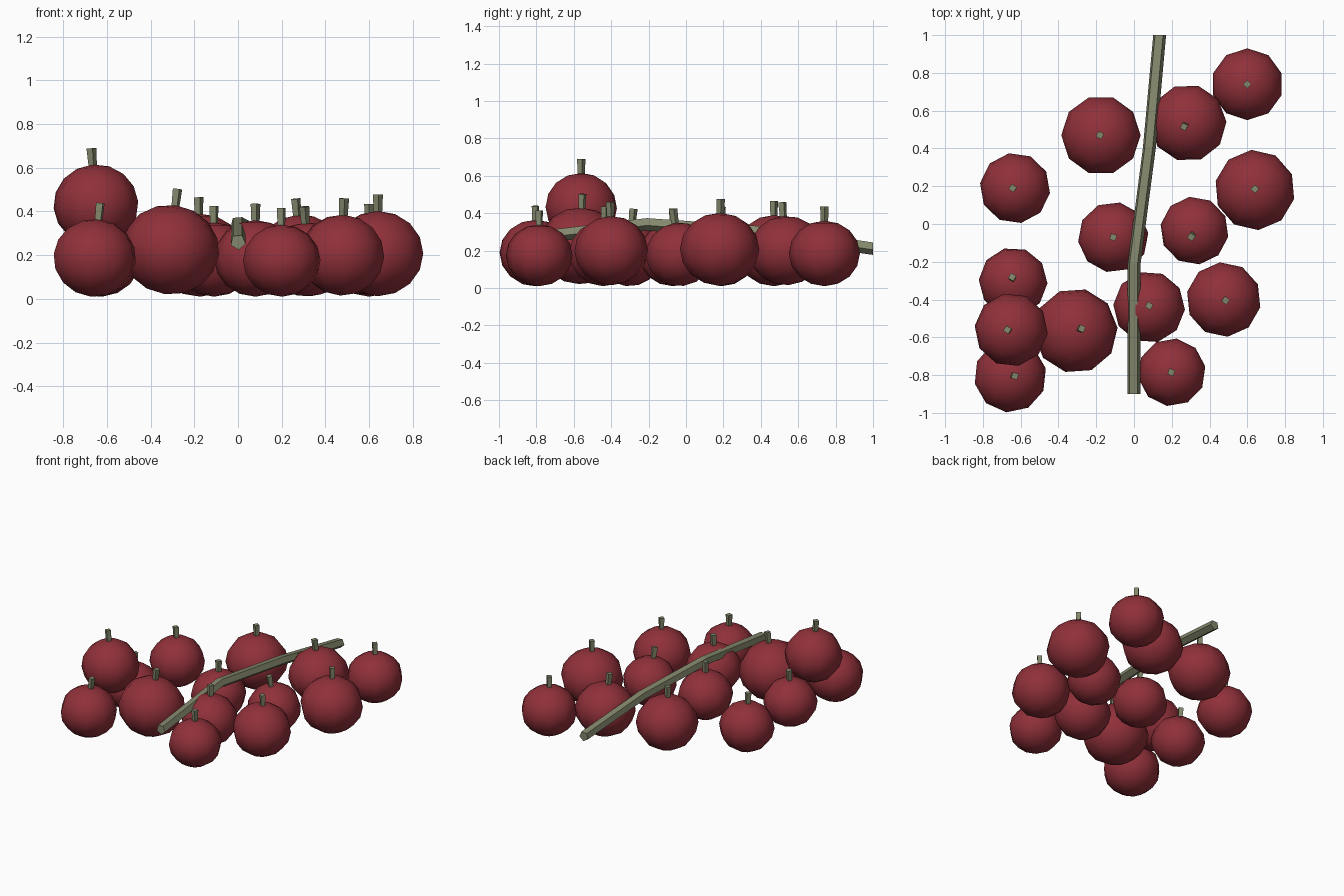
import bpy, bmesh, math
from mathutils import Vector, Matrix

cube = bpy.data.objects.get("Cube")
if cube:
    bpy.data.objects.remove(cube, do_unlink=True)


def material(name, rgb):
    m = bpy.data.materials.new(name)
    m.use_nodes = True
    m.diffuse_color = (*rgb, 1)
    m.node_tree.nodes["Principled BSDF"].inputs["Base Color"].default_value = (*rgb, 1)
    return m


RED = material("berry red", (0.28, 0.03, 0.042))
GREEN = material("twig olive", (0.23, 0.245, 0.15))


def finish(name, bm, mat, smooth=False):
    bmesh.ops.recalc_face_normals(bm, faces=bm.faces)
    mesh = bpy.data.meshes.new(name)
    bm.to_mesh(mesh)
    bm.free()
    mesh.materials.append(mat)
    for p in mesh.polygons:
        p.use_smooth = smooth
    ob = bpy.data.objects.new(name, mesh)
    bpy.context.collection.objects.link(ob)
    return ob


def berry(i, x, y, z, r, h, lean_x, lean_y, turn):
    """Slightly flattened fruit with a short stem, leaning along its axis."""
    axis = Vector((lean_x, lean_y, 1)).normalized()
    tilt = Vector((0, 0, 1)).rotation_difference(axis).to_matrix().to_4x4()
    place = Matrix.Translation((x, y, z)) @ tilt
    bm = bmesh.new()
    bmesh.ops.create_uvsphere(bm, u_segments=10, v_segments=8, radius=1)
    spin = Matrix.Rotation(math.radians(turn), 4, 'Z')
    bm.transform(place @ Matrix.Diagonal((r, r, h, 1)) @ spin)
    finish(f"berry_{i}", bm, RED, True)

    bm = bmesh.new()
    bmesh.ops.create_cone(bm, cap_ends=True, segments=4, radius1=0.018,
                          radius2=0.023, depth=0.12)
    bm.transform(place @ Matrix.Translation((0, 0, h + 0.015)) @ spin)
    finish(f"berry_stem_{i}", bm, GREEN)


# x, y, z, radius, half height, lean x, lean y, turn
BERRIES = [
    (0.60, 0.74, 0.185, 0.19, 0.175, 0, 0, 0),
    (0.285, 0.535, 0.20, 0.205, 0.185, -0.08, -0.08, 20),
    (-0.175, 0.47, 0.20, 0.21, 0.19, -0.02, 0, 18),
    (0.64, 0.18, 0.207, 0.213, 0.195, 0, 0.02, 5),
    (-0.63, 0.19, 0.185, 0.187, 0.175, -0.05, 0, 10),
    (-0.11, -0.07, 0.18, 0.187, 0.17, 0, 0, 25),
    (0.32, -0.035, 0.18, 0.182, 0.17, -0.07, -0.14, 8),
    (-0.64, -0.305, 0.18, 0.182, 0.17, -0.02, 0.1, 15),
    (-0.65, -0.56, 0.43, 0.195, 0.185, -0.08, 0, 12),
    (-0.655, -0.805, 0.187, 0.193, 0.178, 0.1, 0, 30),
    (-0.31, -0.565, 0.225, 0.225, 0.205, 0.12, 0.04, 22),
    (0.08, -0.44, 0.185, 0.19, 0.175, 0, 0.03, 14),
    (0.475, -0.40, 0.20, 0.198, 0.185, 0.04, -0.02, 6),
    (0.20, -0.785, 0.175, 0.18, 0.165, -0.01, 0, 28),
]
for i, b in enumerate(BERRIES, 1):
    berry(i, *b)

# Five-sided bent branch lying across the bunch
PATH = [(0, -0.9, 0.26), (0, -0.21, 0.343), (0.08, 0.4, 0.3), (0.135, 1.0, 0.213)]
bm = bmesh.new()
rings = []
for x, y, z in PATH:
    angles = [math.radians(59 + 72 * k) for k in range(5)]
    rings.append([bm.verts.new((x + 0.036 * math.cos(a), y, z + 0.036 * math.sin(a)))
                  for a in angles])
for a, b in zip(rings, rings[1:]):
    for k in range(5):
        n = (k + 1) % 5
        bm.faces.new((a[k], a[n], b[n], b[k]))
bm.faces.new(rings[0])
bm.faces.new(rings[-1])
finish("branch", bm, GREEN)
